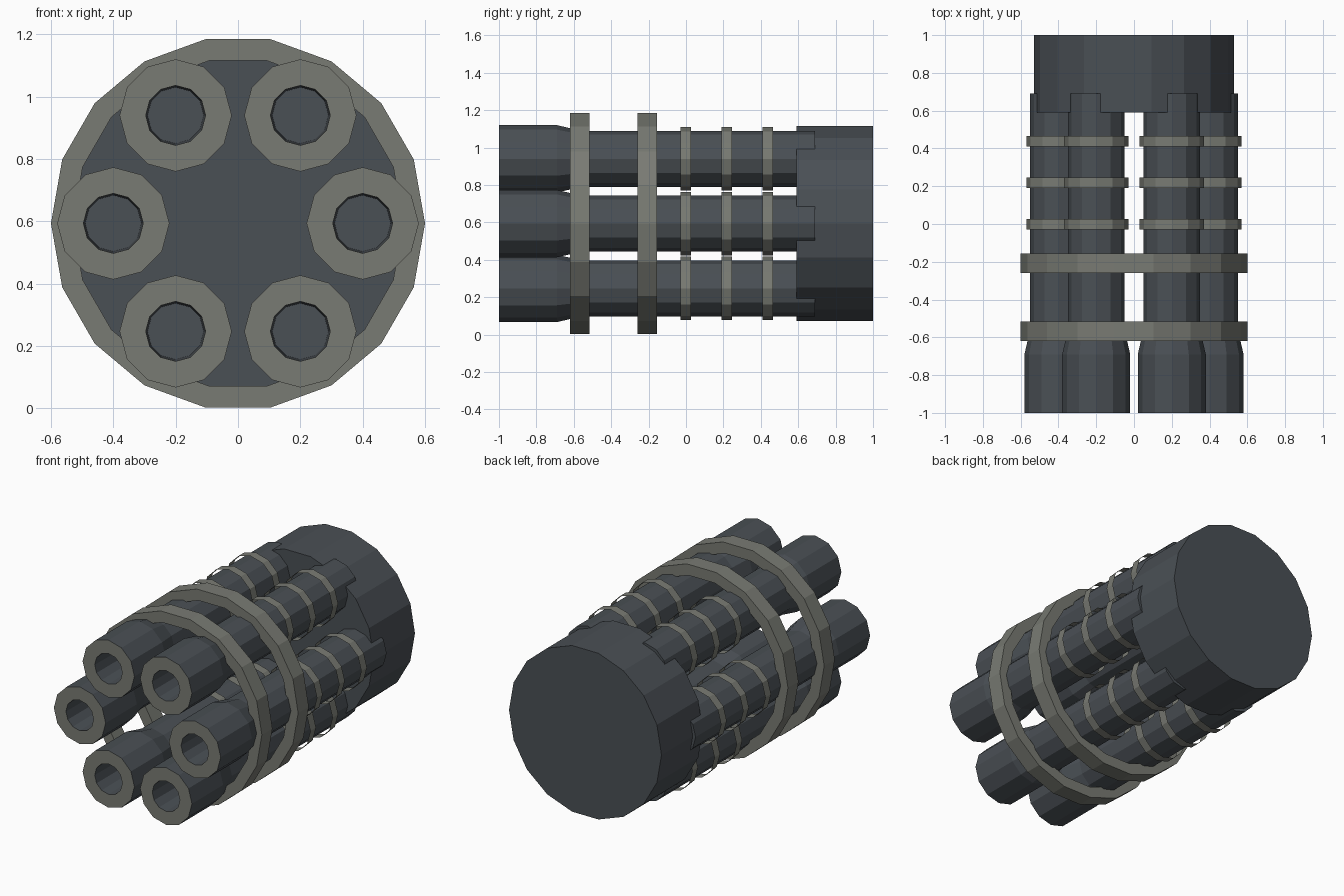
import bpy, bmesh, math

if "Cube" in bpy.data.objects:
    bpy.data.objects.remove(bpy.data.objects["Cube"])

CZ = 0.593          # height of the central axis
ORBIT = 0.4         # distance of barrels from the axis


def material(name, rgb):
    m = bpy.data.materials.new(name)
    m.diffuse_color = (*rgb, 1)
    m.use_nodes = True
    m.node_tree.nodes["Principled BSDF"].inputs["Base Color"].default_value = m.diffuse_color
    return m


DARK = material("dark gunmetal", (0.068, 0.079, 0.090))
LIGHT = material("warm grey metal", (0.190, 0.197, 0.172))


def lathe(name, profile, sides, cx, cz, mats, caps=True, loop=False):
    """Revolve (radius, y) points around a y-parallel axis at (cx, cz)."""
    bm = bmesh.new()
    rings = []
    for r, y in profile:
        rings.append([bm.verts.new((cx + r * math.cos(2 * math.pi * i / sides), y,
                                    cz + r * math.sin(2 * math.pi * i / sides)))
                      for i in range(sides)])
    pairs = list(zip(rings, rings[1:]))
    if loop:
        pairs.append((rings[-1], rings[0]))
    for a, b in pairs:
        for i in range(sides):
            j = (i + 1) % sides
            bm.faces.new((a[i], a[j], b[j], b[i]))
    if caps and not loop:
        bm.faces.new(rings[0])
        bm.faces.new(rings[-1])
    bmesh.ops.recalc_face_normals(bm, faces=bm.faces)
    # muzzle faces at the very front take the second colour
    if len(mats) > 1:
        for f in bm.faces:
            if f.calc_center_median().y < -0.99:
                f.material_index = 1
    me = bpy.data.meshes.new(name)
    bm.to_mesh(me)
    bm.free()
    for m in mats:
        me.materials.append(m)
    ob = bpy.data.objects.new(name, me)
    bpy.context.collection.objects.link(ob)
    return ob


# Rear drum
lathe("rear_drum", [(0.53, 0.59), (0.53, 1.0)], 18, 0, CZ, [DARK])

# Two large hoops around the barrel cluster
for n, y in enumerate((-0.62, -0.26)):
    lathe(f"cluster_hoop_{n + 1}",
          [(0.53, y), (0.6, y), (0.6, y + 0.105), (0.53, y + 0.105)],
          18, 0, CZ, [LIGHT], loop=True)

# Six barrels with bored muzzles, each with three thin open bands
BARREL = [(0.09, -0.7), (0.096, -1), (0.18, -1), (0.18, -0.69),
          (0.15, -0.56), (0.15, 0.69)]
for k in range(6):
    a = k * math.pi / 3
    x, z = ORBIT * math.cos(a), CZ + ORBIT * math.sin(a)
    lathe(f"barrel_{k + 1}", BARREL, 12, x, z, [DARK, LIGHT])
    for n, y in enumerate((-0.03, 0.19, 0.41)):
        lathe(f"barrel_{k + 1}_band_{n + 1}", [(0.17, y), (0.17, y + 0.056)],
              12, x, z, [LIGHT], caps=False)
